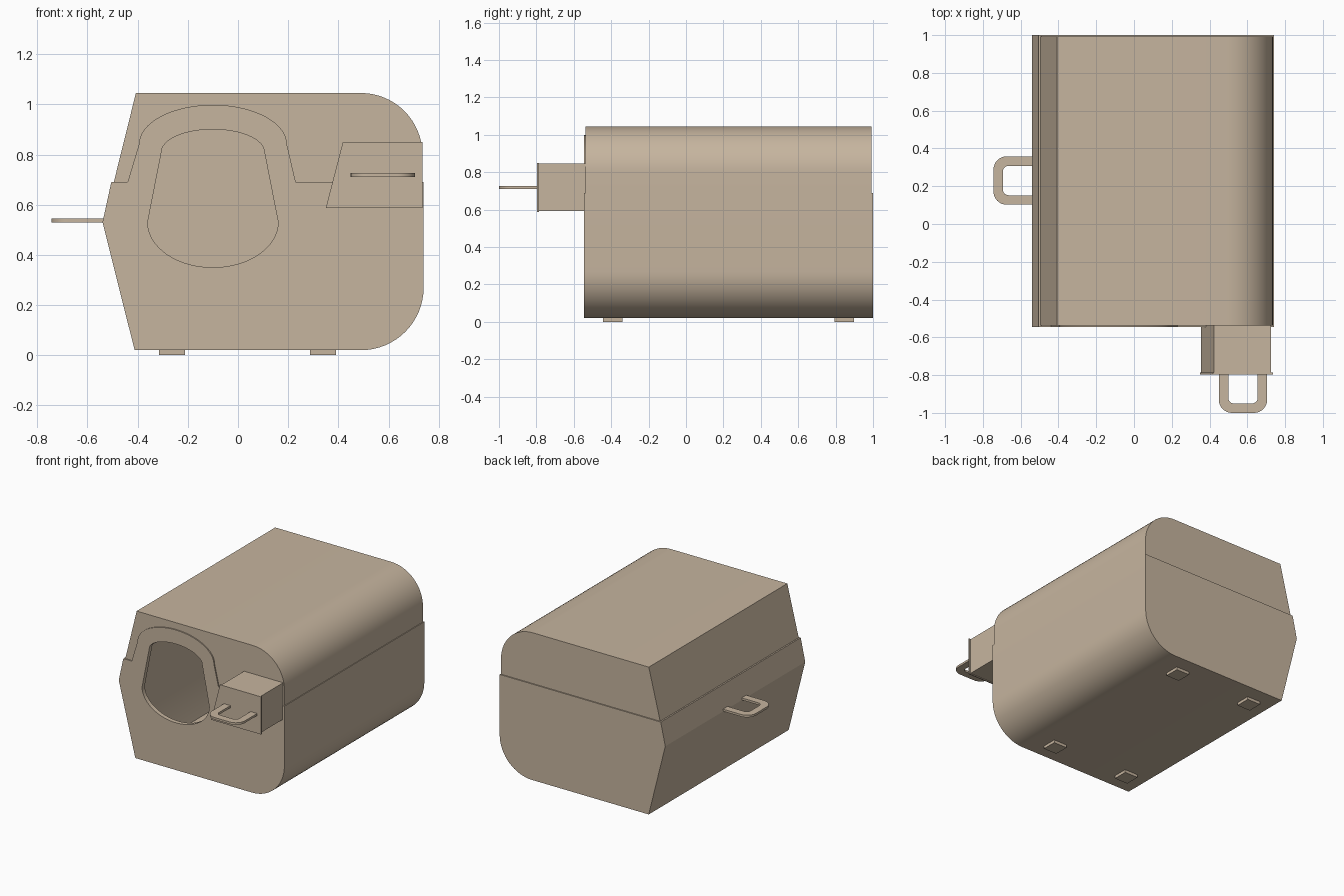
import bpy, bmesh, math
from mathutils import Vector

if "Cube" in bpy.data.objects:
    bpy.data.objects.remove(bpy.data.objects["Cube"])

mat = bpy.data.materials.new("beige_plastic")
mat.diffuse_color = (0.565, 0.46, 0.345, 1)
mat.use_nodes = True
mat.node_tree.nodes["Principled BSDF"].inputs["Base Color"].default_value = mat.diffuse_color


def prism(name, pts, a, b, axis="y"):
    """Extrude a flat outline: (x, z) along y, or (x, y) along z."""
    put = (lambda p, t: (p[0], t, p[1])) if axis == "y" else (lambda p, t: (p[0], p[1], t))
    bm = bmesh.new()
    face = bm.faces.new([bm.verts.new(put(p, a)) for p in pts])
    ext = bmesh.ops.extrude_face_region(bm, geom=[face])["geom"]
    shift = Vector((0, b - a, 0)) if axis == "y" else Vector((0, 0, b - a))
    bmesh.ops.translate(bm, vec=shift, verts=[v for v in ext if isinstance(v, bmesh.types.BMVert)])
    bmesh.ops.recalc_face_normals(bm, faces=bm.faces)
    me = bpy.data.meshes.new(name)
    bm.to_mesh(me)
    bm.free()
    ob = bpy.data.objects.new(name, me)
    bpy.context.collection.objects.link(ob)
    me.materials.append(mat)
    return ob


def arc(cx, cz, a, b, d0, d1, n=16):
    return [(cx + a * math.cos(math.radians(d0 + (d1 - d0) * i / n)),
             cz + b * math.sin(math.radians(d0 + (d1 - d0) * i / n))) for i in range(n + 1)]


def activate(ob):
    bpy.ops.object.select_all(action="DESELECT")
    ob.select_set(True)
    bpy.context.view_layer.objects.active = ob


def boolean(ob, other, op="DIFFERENCE"):
    """Cut or join, then remove the helper."""
    other.hide_render = True
    m = ob.modifiers.new("bool", "BOOLEAN")
    m.operation, m.solver, m.object = op, "EXACT", other
    activate(ob)
    bpy.ops.object.modifier_apply(modifier=m.name)
    bpy.data.objects.remove(other)


def smooth(ob):
    activate(ob)
    bpy.ops.object.shade_smooth_by_angle(angle=math.radians(25))


# outlines of the entrance and of its raised surround
hole = arc(-0.1, 0.53, 0.26, 0.18, 180, 360, 32) + arc(-0.1, 0.81, 0.205, 0.09, 0, 180, 32)
arch = [(-0.44, 0.66), (0.235, 0.66), (0.23, 0.69)] + arc(-0.1, 0.84, 0.295, 0.158, 0, 180, 32) + [(-0.44, 0.69)]

# lower shell: solid, arch joined on, hollowed, entrance cut
base = prism("lower_shell", [(-0.505, 0.69), (-0.54, 0.53), (-0.412, 0.02)]
             + arc(0.49, 0.27, 0.25, 0.25, -90, 0) + [(0.74, 0.69)], -0.545, 1.0)
boolean(base, prism("cavity", [(-0.485, 0.75), (-0.485, 0.69), (-0.515, 0.53), (-0.395, 0.045)]
                    + arc(0.49, 0.27, 0.225, 0.225, -90, 0) + [(0.715, 0.75)], -0.515, 0.97))
boolean(base, prism("arch_join", arch, -0.545, -0.515), "UNION")
boolean(base, prism("hole_cut", hole, -0.7, -0.4))
smooth(base)

# lid: slightly inset, hollow, notched around the arch
lid = prism("lid", [(0.735, 0.69)] + arc(0.49, 0.80, 0.245, 0.245, 0, 90)
            + [(-0.407, 1.045), (-0.495, 0.69)], -0.537, 0.992)
boolean(lid, prism("lid_cavity", [(0.713, 0.6)] + arc(0.49, 0.80, 0.223, 0.223, 0, 90)
                   + [(-0.39, 1.023), (-0.475, 0.69), (-0.475, 0.6)], -0.513, 0.97))
boolean(lid, prism("arch_cut", arch, -0.7, -0.4))
smooth(lid)

# latch box with thin front plate
prism("latch_box", [(0.355, 0.592), (0.725, 0.592), (0.725, 0.847), (0.423, 0.847)], -0.787, -0.53)
prism("latch_plate", [(0.35, 0.587), (0.735, 0.587), (0.735, 0.85), (0.418, 0.85)], -0.796, -0.787)


# flat loop handles: open end at v = 0, closed end at v = depth
def handle(name, place, z, depth=0.205, w=0.128):
    outer = [(w, -0.02)] + arc(w - 0.07, depth - 0.07, 0.07, 0.07, 0, 90, 8) \
        + arc(0.07 - w, depth - 0.07, 0.07, 0.07, 90, 180, 8) + [(-w, -0.02)]
    i, d = w - 0.05, depth - 0.05
    inner = [(-i, -0.02)] + arc(0.03 - i, d - 0.03, 0.03, 0.03, 180, 90, 6) \
        + arc(i - 0.03, d - 0.03, 0.03, 0.03, 90, 0, 6) + [(i, -0.02)]
    smooth(prism(name, [place(u, v) for u, v in outer + inner], z, z + 0.015, "z"))


handle("front_handle", lambda u, v: (0.577 + u, -0.795 - v), 0.711)
handle("side_handle", lambda u, v: (-0.539 - v, 0.23 + u), 0.529)

# four square feet
for x in (-0.263, 0.338):
    for y in (-0.392, 0.845):
        prism("foot", [(x + sx * 0.052, y + sy * 0.052)
                       for sx, sy in ((-1, -1), (1, -1), (1, 1), (-1, 1))], 0.0, 0.025, "z")
